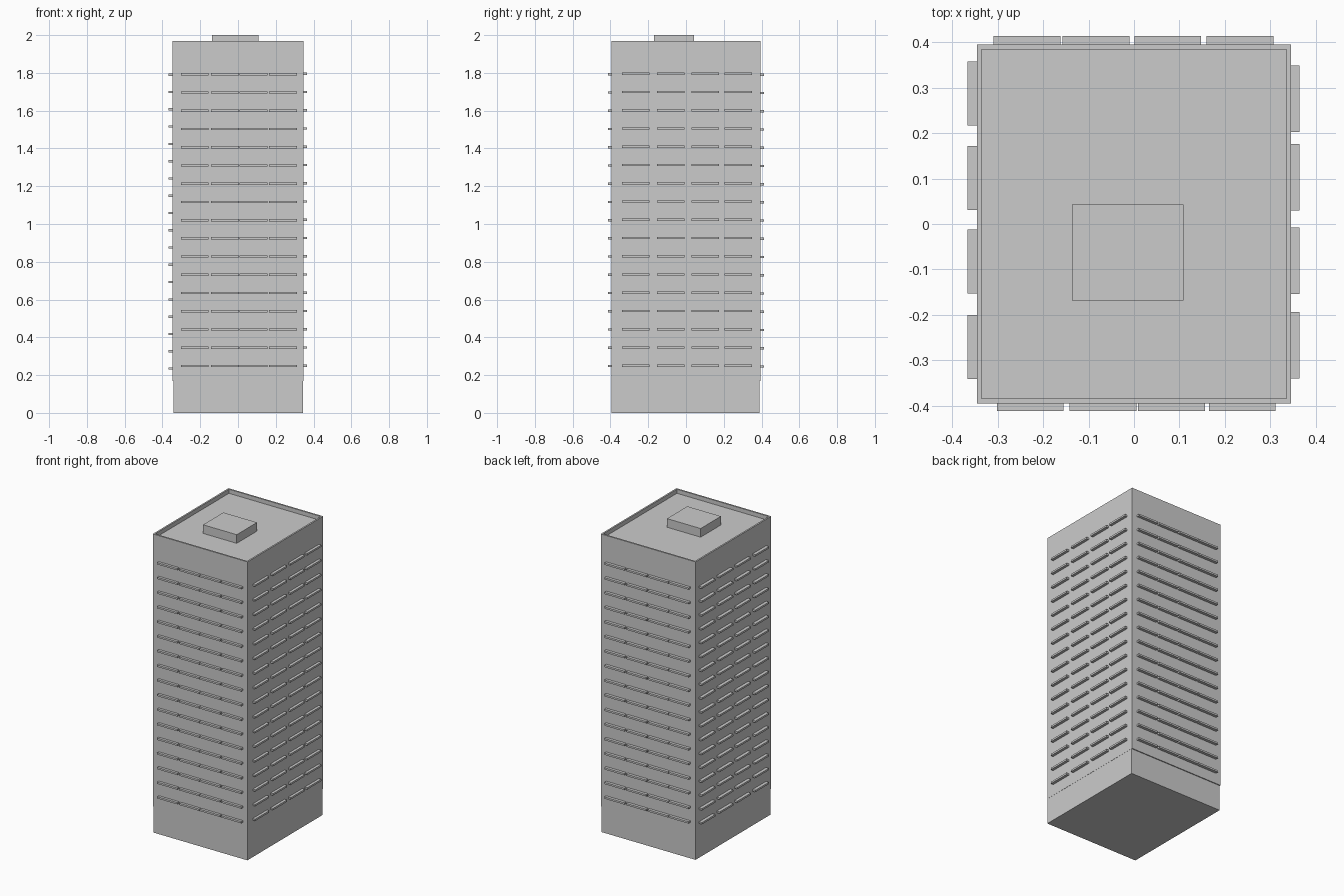
import bpy, bmesh

cube = bpy.data.objects.get("Cube")
if cube:
    bpy.data.objects.remove(cube, do_unlink=True)

concrete = bpy.data.materials.new("concrete_grey")
concrete.use_nodes = True
GREY = (0.6, 0.6, 0.6, 1)
concrete.diffuse_color = GREY
concrete.node_tree.nodes["Principled BSDF"].inputs["Base Color"].default_value = GREY


def add_box(bm, x, y, z):
    """Add a box from (low, high) ranges and return its top face."""
    verts = bmesh.ops.create_cube(bm, size=1)["verts"]
    for v in verts:
        for i, (low, high) in enumerate((x, y, z)):
            v.co[i] = high if v.co[i] > 0 else low
    faces = {f for v in verts for f in v.link_faces}
    return max(faces, key=lambda f: f.calc_center_median().z)


def finish(bm, name):
    mesh = bpy.data.meshes.new(name)
    bm.normal_update()
    bm.to_mesh(mesh)
    bm.free()
    mesh.materials.append(concrete)
    obj = bpy.data.objects.new(name, mesh)
    bpy.context.collection.objects.link(obj)


# Ground storey, slightly narrower than the tower
bm = bmesh.new()
add_box(bm, (-0.342, 0.345), (-0.395, 0.389), (0, 0.175))
finish(bm, "ground_storey")

# Tower with a sunken roof inside a thin parapet
WALL_X, WALL_Y, ROOF = 0.346, 0.395, 1.943
bm = bmesh.new()
top = add_box(bm, (-WALL_X, WALL_X), (-WALL_Y, WALL_Y), (0.17, 1.97))
bm.normal_update()
bmesh.ops.inset_region(bm, faces=[top], thickness=0.015)
floor = bmesh.ops.extrude_face_region(bm, geom=[top])["geom"]
for v in floor:
    if isinstance(v, bmesh.types.BMVert):
        v.co.z = ROOF
bmesh.ops.delete(bm, geom=[top], context="FACES")
bmesh.ops.recalc_face_normals(bm, faces=bm.faces)
finish(bm, "tower")

# Rooftop plant room
bm = bmesh.new()
add_box(bm, (-0.137, 0.109), (-0.169, 0.043), (ROOF, 2.0))
finish(bm, "plant_room")


# Rows of thin ledges on each wall
def ledges(name, axis, inner, outer, starts, length, rows, low, high):
    bm = bmesh.new()
    depth = tuple(sorted((inner, outer)))
    for row in range(rows):
        z = low + (high - low) * row / (rows - 1)
        for start in starts:
            along = (start, start + length)
            x, y = (along, depth) if axis == "x" else (depth, along)
            add_box(bm, x, y, (z - 0.006, z + 0.006))
    finish(bm, name)


ledges("front_ledges", "x", -0.39, -0.412, (-0.302, -0.142, 0.009, 0.165), 0.147, 17, 0.248, 1.793)
ledges("back_ledges", "x", 0.39, 0.414, (-0.309, -0.157, 0.001, 0.16), 0.147, 17, 0.246, 1.79)
ledges("left_ledges", "y", 0.34, 0.364, (-0.34, -0.154, 0.03, 0.203), 0.146, 17, 0.25, 1.796)
ledges("right_ledges", "y", -0.34, -0.367, (-0.341, -0.153, 0.031, 0.217), 0.141, 18, 0.235, 1.79)
